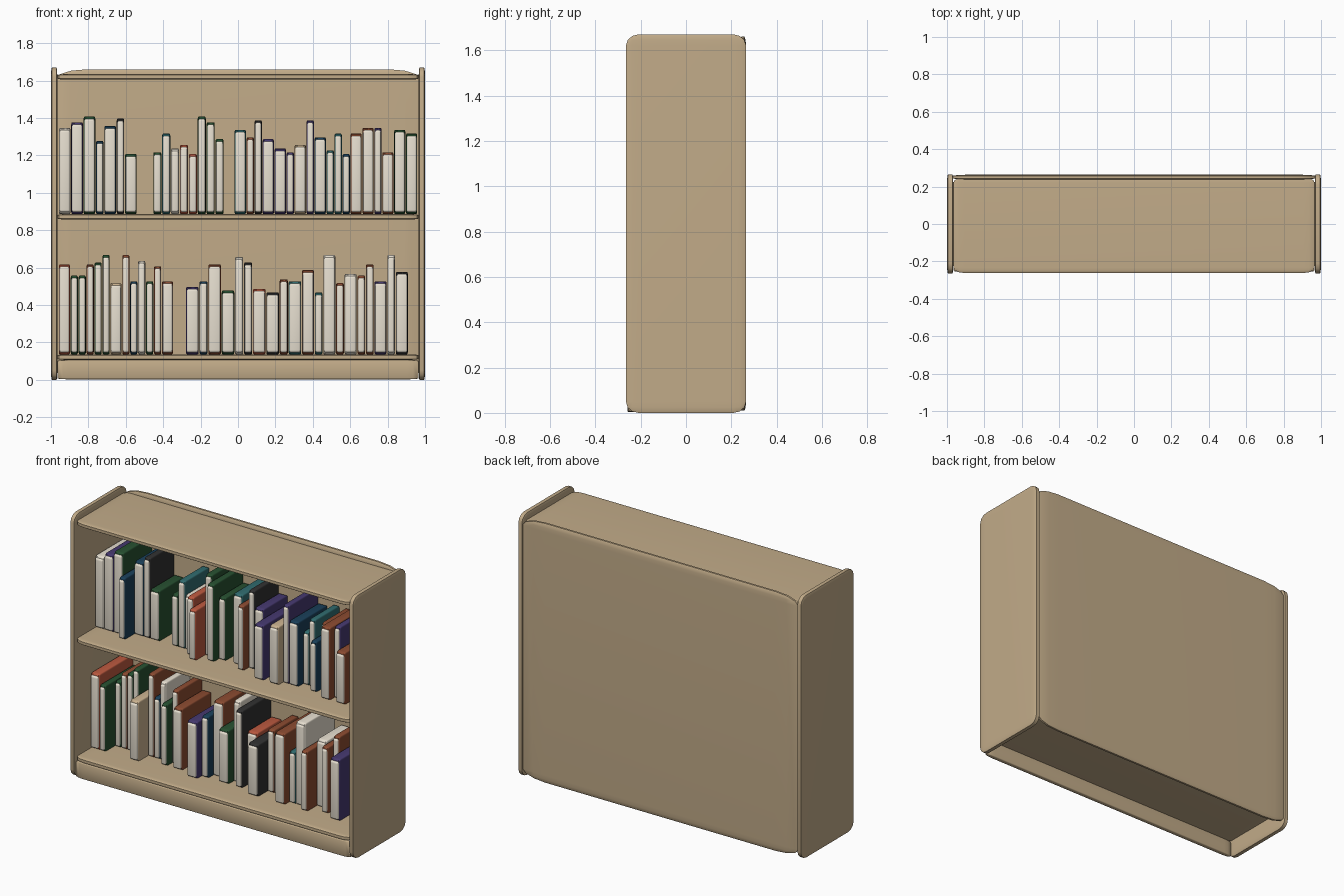
import bpy, bmesh, math

cube = bpy.data.objects.get("Cube")
if cube:
    bpy.data.objects.remove(cube, do_unlink=True)


def material(name, color):
    mat = bpy.data.materials.new(name)
    mat.use_nodes = True
    mat.diffuse_color = (*color, 1)
    bsdf = next(n for n in mat.node_tree.nodes if n.type == 'BSDF_PRINCIPLED')
    bsdf.inputs["Base Color"].default_value = (*color, 1)
    return mat


wood = material("wood", (.54, .41, .25))
paper = material("paper", (.82, .76, .65))
covers = {
    "w": paper,
    "g": material("green cover", (.02, .08, .03)),
    "n": material("navy cover", (.01, .05, .1)),
    "t": material("teal cover", (.03, .15, .16)),
    "p": material("purple cover", (.06, .04, .16)),
    "c": material("coral cover", (.5, .1, .05)),
    "b": material("brown cover", (.26, .07, .03)),
    "k": material("charcoal cover", (.03, .03, .03)),
    "s": material("sand cover", (.6, .45, .28)),
}


def rounded_box(name, low, high, radii, mat):
    """Box between two corners, with its own edge radius along each axis."""
    bm = bmesh.new()
    bmesh.ops.create_cube(bm, size=4)
    bmesh.ops.bevel(bm, geom=bm.edges[:], offset=1, segments=3,
                    profile=.5, affect='EDGES')
    for v in bm.verts:
        for i in range(3):
            half = (high[i] - low[i]) / 2
            r = min(radii[i], half * .9)
            c = abs(v.co[i])
            d = c * (half - r) if c <= 1 else half - r + (c - 1) * r
            v.co[i] = (low[i] + high[i]) / 2 + math.copysign(d, v.co[i])
    for f in bm.faces:
        f.smooth = True
    mesh = bpy.data.meshes.new(name)
    bm.to_mesh(mesh)
    bm.free()
    mesh.set_sharp_from_angle(angle=math.radians(35))
    mesh.materials.append(mat)
    obj = bpy.data.objects.new(name, mesh)
    bpy.context.scene.collection.objects.link(obj)


# Carcass
INNER = .966
for side, x in (("right", -1), ("left", INNER)):
    rounded_box(side + "_side_panel", (x, -.265, 0), (x + 1 - INNER, .265, 1.67),
                (.005, .055, .05), wood)
rounded_box("back_panel", (-.972, .236, .01), (.972, .265, 1.66),
            (.16, .008, .05), wood)
UPPER, LOWER = .887, .137
for name, top in (("top_panel", 1.635), ("middle_shelf", UPPER), ("bottom_shelf", LOWER)):
    rounded_box(name, (-INNER, -.262, top - .03), (INNER, .25, top),
                (.06, .03, .006), wood)
rounded_box("kick_plate", (-INNER, -.258, .003), (INNER, -.228, .107),
            (.06, .01, .006), wood)


# Books
FRONTS = {"f": -.125, "m": -.08, "b": -.03}  # forward, middle, back


def book(x0, x1, z, height, front, mat):
    rounded_box("book_cover", (x0, front + .012, z), (x1, .232, z + height),
                (.005, .02, .012), mat)
    rounded_box("book_pages", (x0 + .004, front, z + .01),
                (x1 - .004, front + .06, z + height - .012), (.007, .01, .012), paper)


def book_row(shelf, start, end, keys, places, heights):
    """Fill a stretch of shelf; a capital key marks a thick book."""
    widths = [1.5 if key.isupper() else 1 for key in keys]
    unit = (end - start) / sum(widths)
    for key, place, width, height in zip(keys, places, widths, heights):
        book(start + .002, start + width * unit - .002, shelf, height / 100,
             FRONTS[place], covers[key.lower()])
        start += width * unit


book_row(UPPER, -.96, -.54, "WPGnNkG", "mmmfbbb", (46, 49, 52, 39, 47, 51, 32))
book_row(UPPER, -.455, -.075, "gtwccggg", "bbbmfbmb", (33, 43, 35, 37, 32, 52, 49, 40))
book_row(UPPER, -.02, .6, "TbkPPpSpNttn", "bmbbfbfmmbbm",
         (45, 41, 50, 40, 35, 33, 37, 50, 41, 34, 43, 32))
book_row(UPPER, .6, .96, "BBpBGG", "bfmfbb", (43, 46, 46, 33, 45, 43))
book_row(LOWER, -.96, -.345, "CggbggSbnwgbB", "ffbbbbfbbbmbm",
         (48, 42, 42, 48, 49, 53, 38, 53, 39, 50, 39, 47, 39))
book_row(LOWER, -.28, .34, "PnBGwkCKbT", "fmbmbmbfbb",
         (36, 39, 48, 34, 52, 49, 35, 33, 40, 39))
book_row(LOWER, .34, .91, "BtWbWbbPwK", "fmmfbmbfbb",
         (45, 33, 53, 38, 43, 42, 48, 39, 53, 44))
